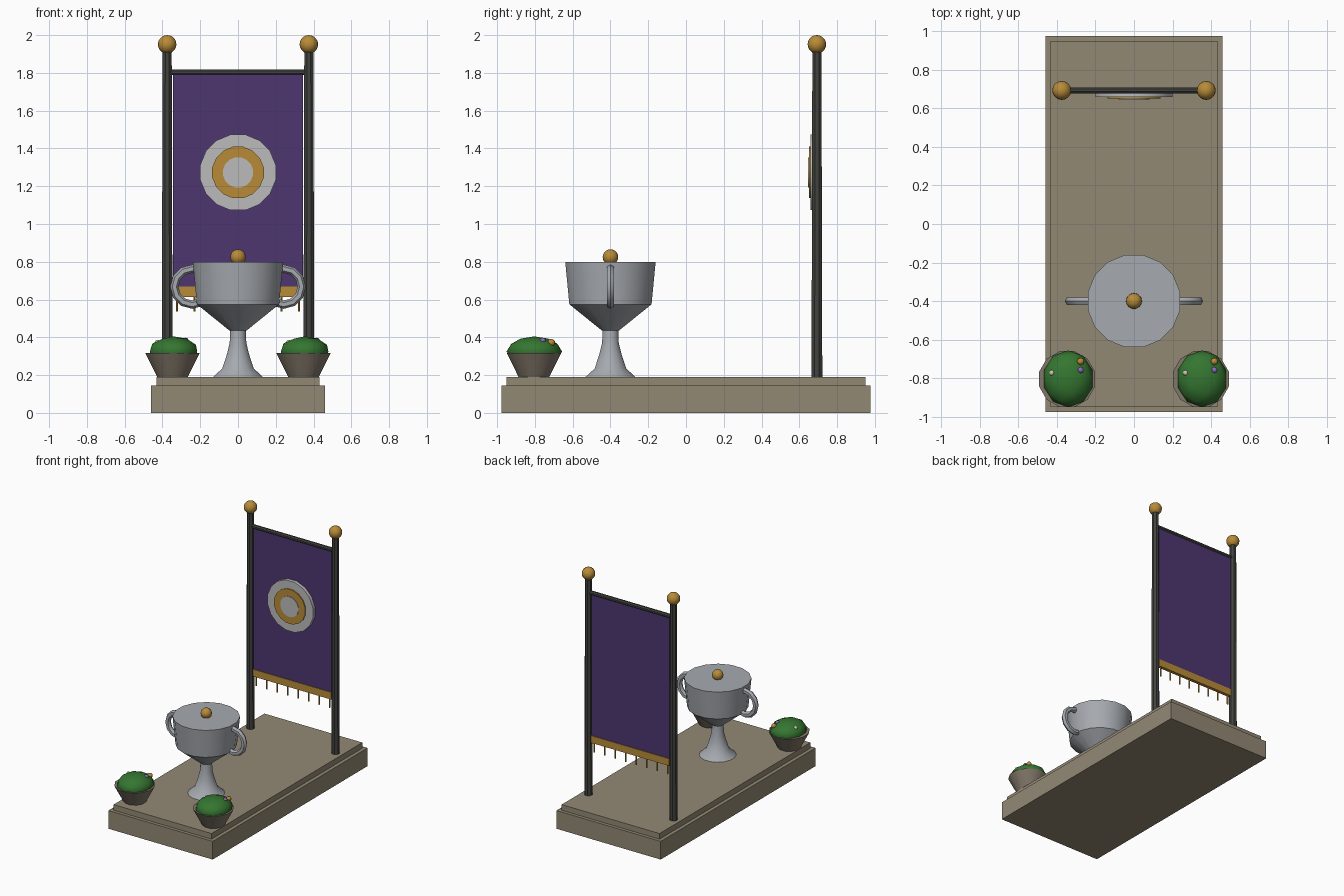
import bpy, bmesh, math
from mathutils import Matrix, Vector

if "Cube" in bpy.data.objects:
    bpy.data.objects.remove(bpy.data.objects["Cube"])


def mat(name, rgb):
    m = bpy.data.materials.new(name)
    m.diffuse_color = (*rgb, 1)
    m.use_nodes = True
    m.node_tree.nodes["Principled BSDF"].inputs["Base Color"].default_value = m.diffuse_color
    return m


STONE = mat("stone", (0.29, 0.25, 0.175))
POT = mat("clay", (0.22, 0.185, 0.14))
SILVER = mat("silver", (0.38, 0.40, 0.43))
WHITE = mat("pale_cloth", (0.5, 0.5, 0.5))
GOLD = mat("gold", (0.48, 0.26, 0.04))
PURPLE = mat("purple_cloth", (0.075, 0.037, 0.16))
LILAC = mat("lilac_petal", (0.25, 0.15, 0.5))
CREAM = mat("cream_petal", (0.6, 0.55, 0.42))
IRON = mat("dark_iron", (0.055, 0.055, 0.05))
GREEN = mat("leaf_green", (0.035, 0.18, 0.03))


def finish(name, bm, material, smooth=None):
    bmesh.ops.recalc_face_normals(bm, faces=bm.faces[:])
    me = bpy.data.meshes.new(name)
    bm.to_mesh(me)
    bm.free()
    ob = bpy.data.objects.new(name, me)
    bpy.context.collection.objects.link(ob)
    me.materials.append(material)
    if smooth:
        bpy.ops.object.select_all(action='DESELECT')
        ob.select_set(True)
        bpy.context.view_layer.objects.active = ob
        bpy.ops.object.shade_smooth_by_angle(angle=math.radians(smooth))
    return ob


def box(name, lo, hi, material):
    lo, hi = Vector(lo), Vector(hi)
    bm = bmesh.new()
    bmesh.ops.create_cube(bm, size=1, matrix=Matrix.Translation((lo + hi) / 2)
                          @ Matrix.Diagonal((*(hi - lo), 1)))
    return finish(name, bm, material)


def lathe(name, profile, n, loc, material, smooth=None, rot=Matrix()):
    """Closed solid of revolution from (radius, height) points."""
    bm = bmesh.new()
    rings = []
    for r, z in profile:
        rings.append([bm.verts.new((r * math.cos(a), r * math.sin(a), z))
                      for a in ((i + 0.5) * math.tau / n for i in range(n))])
    for a, b in zip(rings, rings[1:]):
        for i in range(n):
            j = (i + 1) % n
            bm.faces.new((a[i], a[j], b[j], b[i]))
    bm.faces.new(rings[0][::-1])
    bm.faces.new(rings[-1])
    bm.transform(Matrix.Translation(loc) @ rot)
    return finish(name, bm, material, smooth)


def ball(name, loc, r, material, u=16, v=10):
    bm = bmesh.new()
    bmesh.ops.create_uvsphere(bm, u_segments=u, v_segments=v, radius=r,
                              matrix=Matrix.Translation(loc))
    return finish(name, bm, material, 40)


def ring(name, loc, major, minor, n, m, material):
    """Torus standing in the xz plane."""
    bm = bmesh.new()
    loops = []
    for i in range(n):
        a = i * math.tau / n
        loop = []
        for k in range(m):
            b = k * math.tau / m
            d = major + minor * math.cos(b)
            loop.append(bm.verts.new((loc[0] + d * math.cos(a),
                                      loc[1] + minor * math.sin(b),
                                      loc[2] + d * math.sin(a))))
        loops.append(loop)
    for i in range(n):
        p, q = loops[i], loops[(i + 1) % n]
        for k in range(m):
            bm.faces.new((p[k], p[(k + 1) % m], q[(k + 1) % m], q[k]))
    return finish(name, bm, material, 40)


# Stepped plinth
box("plinth_base", (-0.46, -0.976, 0), (0.46, 0.976, 0.145), STONE)
box("plinth_top", (-0.432, -0.95, 0.145), (0.432, 0.95, 0.19), STONE)

# Trophy cup
CY = -0.4
lathe("cup_foot", [(0.137, 0.188), (0.085, 0.235), (0.06, 0.31), (0.045, 0.37),
                   (0.042, 0.44)], 16, (0, CY, 0), SILVER, 40)
lathe("cup_bowl", [(0.045, 0.435), (0.222, 0.575), (0.244, 0.8)], 16,
      (0, CY, 0), SILVER, 30)
ball("cup_knob", (0, CY, 0.825), 0.041, GOLD)
for s, side in ((-1, "left"), (1, "right")):
    ring(f"cup_handle_{side}", (s * 0.242, CY, 0.668), 0.095, 0.022, 12, 6, SILVER)

# Banner frame
BY = 0.693
for s, side in ((-1, "left"), (1, "right")):
    lathe(f"pole_{side}", [(0.031, 0.185), (0.026, 1.93)], 8,
          (s * 0.375, BY, 0), IRON, 30)
    ball(f"finial_{side}", (s * 0.375, BY, 1.951), 0.049, GOLD)
lathe("crossbar", [(0.016, -0.37), (0.016, 0.37)], 8, (0, BY, 1.804), IRON, 30,
      Matrix.Rotation(math.pi / 2, 4, 'Y'))

# Banner cloth, trim and fringe
box("banner_cloth", (-0.345, BY - 0.008, 0.66), (0.345, BY + 0.008, 1.795), PURPLE)
box("banner_trim", (-0.345, BY - 0.013, 0.613), (0.345, BY + 0.013, 0.67), GOLD)
for i in range(8):
    lathe(f"fringe_{i + 1}", [(0.006, 0.538), (0.006, 0.62)], 6,
          (-0.323 + i * 0.0923, BY, 0), GOLD)

# Round emblem made of stacked discs facing the front
face = Matrix.Rotation(math.pi / 2, 4, 'X')
for name, r, h, m in (("emblem_disc", 0.204, 0.034, WHITE),
                      ("emblem_ring", 0.139, 0.043, GOLD),
                      ("emblem_centre", 0.081, 0.047, WHITE)):
    lathe(name, [(r, 0.006), (r, h)], 16, (0, BY, 1.273), m, 30, face)

# Planters with shrub and small flowers
for cx, side in ((-0.347, "left"), (0.347, "right")):
    lathe(f"pot_{side}", [(0.083, 0.188), (0.15, 0.318)], 12, (cx, -0.805, 0),
          POT, 30)
    bm = bmesh.new()
    bmesh.ops.create_icosphere(bm, subdivisions=2, radius=1)
    bm.transform(Matrix.Translation((cx + 0.006, -0.803, 0.325))
                 @ Matrix.Diagonal((0.132, 0.147, 0.08, 1)))
    finish(f"shrub_{side}", bm, GREEN, 50)
    for i, (dx, dy, z, r, m) in enumerate(((0.07, 0.09, 0.372, 0.02, GOLD),
                                           (0.07, 0.045, 0.381, 0.017, LILAC),
                                           (-0.078, 0.03, 0.371, 0.016, CREAM))):
        ball(f"flower_{side}_{i + 1}", (cx + dx, -0.803 + dy, z), r, m, 8, 5)
